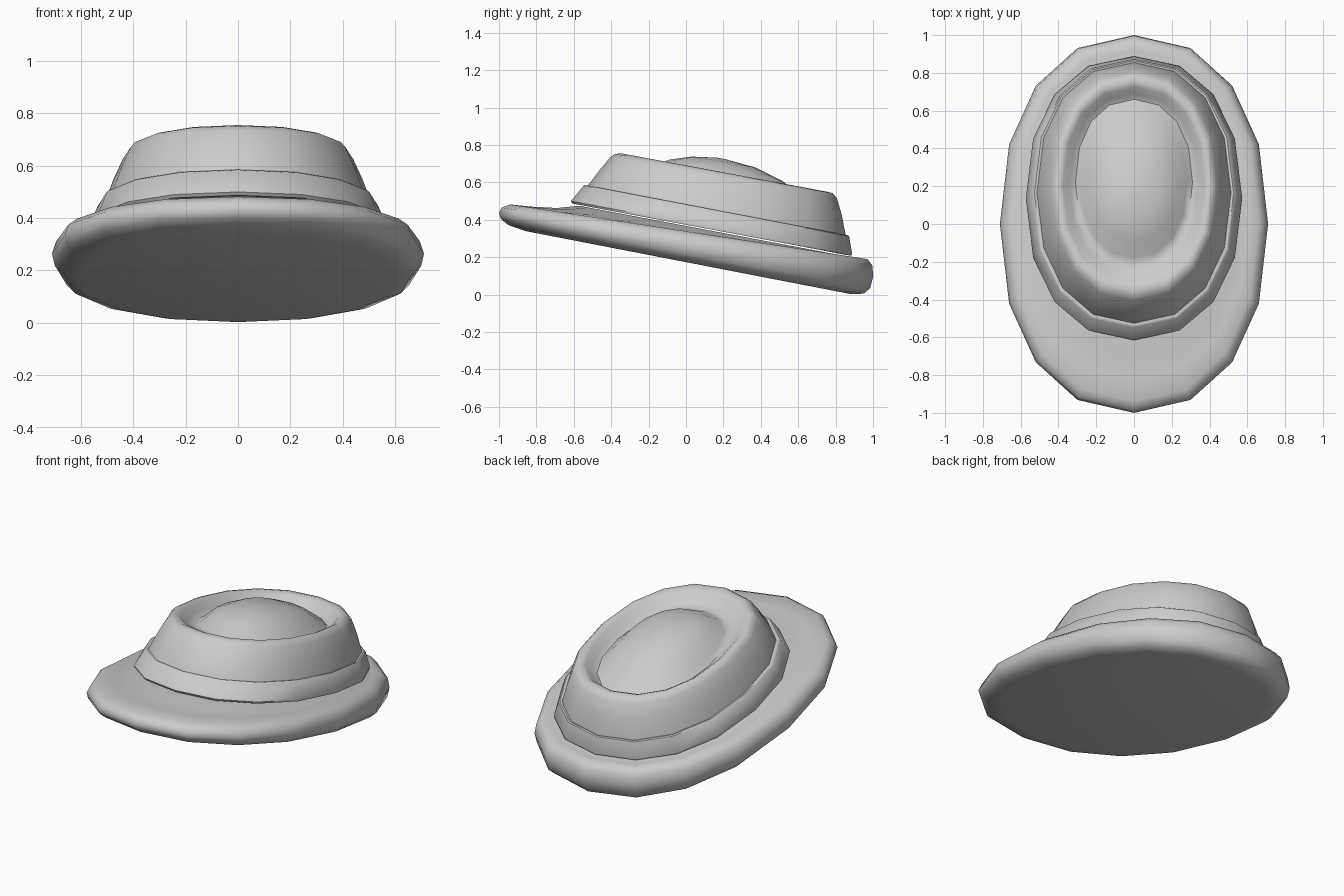
import bpy, bmesh, math

SIDES = 16


def rounded(v):
    # slightly squarer than an ellipse
    return math.copysign(abs(v) ** 0.9, v) if abs(v) > 1e-6 else 0.0


def lofted(name, rings, loop=False, angle=40):
    """Loft tilted ovals, each given as front y, front z, back y, back z, half width."""
    bm = bmesh.new()
    rows = []
    for yf, zf, yb, zb, w in rings:
        row = []
        for i in range(SIDES):
            a = 2 * math.pi * i / SIDES
            t = (1 - rounded(math.cos(a))) / 2
            row.append(bm.verts.new((w * rounded(math.sin(a)),
                                     yf + (yb - yf) * t, zf + (zb - zf) * t)))
        rows.append(row)
    pairs = list(zip(rows, rows[1:]))
    if loop:
        pairs.append((rows[-1], rows[0]))
    for lo, hi in pairs:
        for i in range(SIDES):
            j = (i + 1) % SIDES
            bm.faces.new((lo[i], lo[j], hi[j], hi[i]))
    if not loop:
        bm.faces.new(rows[0][::-1])
        bm.faces.new(rows[-1])
    bmesh.ops.recalc_face_normals(bm, faces=bm.faces)
    mesh = bpy.data.meshes.new(name)
    bm.to_mesh(mesh)
    bm.free()
    ob = bpy.data.objects.new(name, mesh)
    bpy.context.collection.objects.link(ob)
    bpy.ops.object.select_all(action='DESELECT')
    ob.select_set(True)
    bpy.context.view_layer.objects.active = ob
    bpy.ops.object.shade_smooth_by_angle(angle=math.radians(angle))
    return ob


# Brim: flat underside, rolled edge, dished top
lofted("brim", [
    (-0.86, 0.340, 0.88, 0.003, 0.61),
    (-0.95, 0.372, 0.95, 0.005, 0.665),
    (-0.99, 0.405, 0.985, 0.035, 0.70),
    (-1.00, 0.435, 1.00, 0.095, 0.71),
    (-0.985, 0.465, 0.997, 0.155, 0.695),
    (-0.94, 0.482, 0.97, 0.190, 0.66),
    (-0.82, 0.470, 0.92, 0.195, 0.61),
    (-0.69, 0.463, 0.87, 0.197, 0.56),
    (-0.57, 0.475, 0.83, 0.210, 0.51)], angle=50)

# Hat band wrapped round the foot of the crown
lofted("hat_band", [
    (-0.545, 0.482, 0.85, 0.213, 0.525),
    (-0.608, 0.487, 0.885, 0.208, 0.57),
    (-0.615, 0.500, 0.888, 0.220, 0.573),
    (-0.548, 0.582, 0.872, 0.312, 0.535),
    (-0.535, 0.585, 0.865, 0.317, 0.527),
    (-0.505, 0.575, 0.84, 0.310, 0.49)], loop=True)

# Crown: tapered wall, rounded rim, groove and central dome
lofted("crown", [
    (-0.565, 0.480, 0.86, 0.215, 0.535),
    (-0.527, 0.580, 0.855, 0.310, 0.515),
    (-0.460, 0.668, 0.832, 0.430, 0.475),
    (-0.405, 0.735, 0.807, 0.515, 0.44),
    (-0.378, 0.752, 0.785, 0.542, 0.42),
    (-0.345, 0.755, 0.755, 0.550, 0.40),
    (-0.310, 0.737, 0.725, 0.540, 0.375),
    (-0.260, 0.692, 0.690, 0.505, 0.34),
    (-0.220, 0.672, 0.660, 0.492, 0.31),
    (-0.180, 0.680, 0.615, 0.530, 0.28),
    (-0.090, 0.722, 0.520, 0.605, 0.225),
    (0.030, 0.738, 0.370, 0.680, 0.13),
    (0.170, 0.732, 0.210, 0.724, 0.02)], angle=60)
